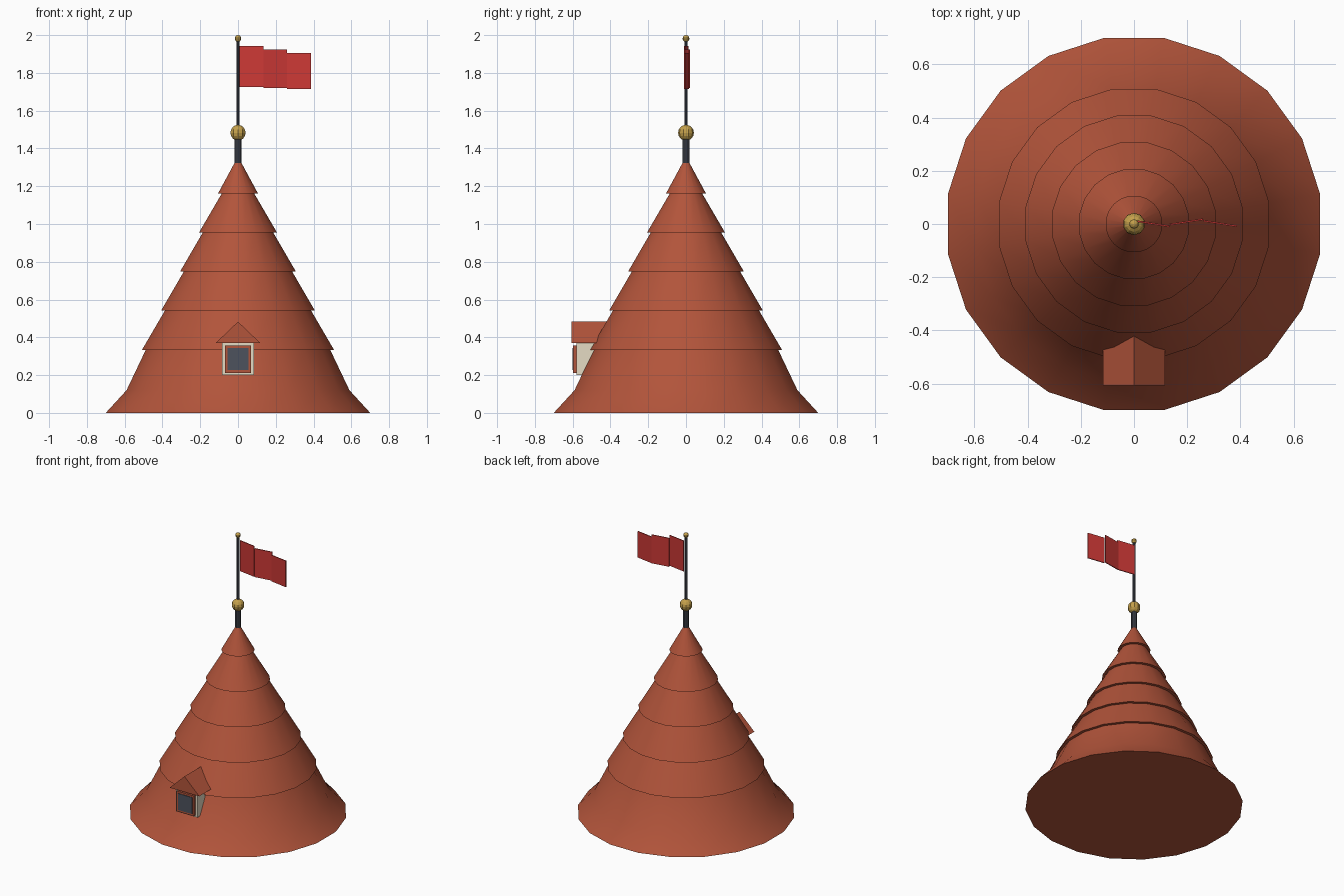
import bpy, bmesh, math
from mathutils import Matrix

if "Cube" in bpy.data.objects:
    bpy.data.objects.remove(bpy.data.objects["Cube"])


def material(name, rgb):
    m = bpy.data.materials.new(name)
    m.diffuse_color = (*rgb, 1)
    m.use_nodes = True
    m.node_tree.nodes["Principled BSDF"].inputs["Base Color"].default_value = m.diffuse_color
    return m


TILE = material("terracotta", (0.445, 0.089, 0.043))
CREAM = material("cream plaster", (0.78, 0.71, 0.55))
GLASS = material("dark glass", (0.075, 0.085, 0.11))
IRON = material("dark iron", (0.055, 0.062, 0.08))
GOLD = material("gold", (0.55, 0.35, 0.07))
RED = material("flag red", (0.60, 0.04, 0.036))


def finish(name, bm, mat, smooth=None):
    bmesh.ops.recalc_face_normals(bm, faces=bm.faces)
    me = bpy.data.meshes.new(name)
    bm.to_mesh(me)
    bm.free()
    me.materials.append(mat)
    ob = bpy.data.objects.new(name, me)
    bpy.context.collection.objects.link(ob)
    if smooth:
        bpy.ops.object.select_all(action='DESELECT')
        ob.select_set(True)
        bpy.context.view_layer.objects.active = ob
        bpy.ops.object.shade_smooth_by_angle(angle=math.radians(smooth))
    return ob


def lathe(name, profile, sides, mat, smooth=None):
    """Closed turned solid from (radius, z) points; flats face the axes."""
    bm = bmesh.new()
    k = 1 / math.cos(math.pi / sides)
    rings = []
    for r, z in profile:
        rings.append([bm.verts.new((r * k * math.cos(2 * math.pi * (i + .5) / sides),
                                    r * k * math.sin(2 * math.pi * (i + .5) / sides), z))
                      for i in range(sides)])
    for a, b in zip(rings, rings[1:]):
        for i in range(sides):
            j = (i + 1) % sides
            bm.faces.new((a[i], a[j], b[j], b[i]))
    bm.faces.new(rings[0])
    bm.faces.new(rings[-1])
    return finish(name, bm, mat, smooth)


def box(name, x, y, z, mat, turn=0):
    bm = bmesh.new()
    c = [sum(v) / 2 for v in (x, y, z)]
    s = [v[1] - v[0] for v in (x, y, z)]
    bmesh.ops.create_cube(bm, size=1, matrix=Matrix.Translation(c)
                          @ Matrix.Rotation(turn, 4, 'Z') @ Matrix.Diagonal((*s, 1)))
    return finish(name, bm, mat)


def ball(name, z, r, mat):
    bm = bmesh.new()
    bmesh.ops.create_uvsphere(bm, u_segments=10, v_segments=8, radius=r,
                              matrix=Matrix.Translation((0, 0, z)))
    return finish(name, bm, mat)


# Tiered cone roof: flared skirt, then overlapping courses with small lips
profile = [(0.70, 0), (0.59, 0.12)]
for i in range(5):
    r, z = 0.508 - 0.1005 * i, 0.334 + 0.2068 * i
    profile += [(r - 0.02, z), (r, z)]
profile.append((0.012, 1.335))
lathe("roof_cone", profile, 20, TILE, 30)

# Pole, balls
lathe("pole_socket", [(0.018, 1.29), (0.018, 1.47)], 10, IRON, 30)
lathe("flag_pole", [(0.0085, 1.45), (0.0085, 1.975)], 8, IRON, 30)
ball("pole_ball", 1.483, 0.042, GOLD)
ball("pole_tip", 1.982, 0.018, GOLD)

# Flag: three stepped panels, alternately turned
for i, (z0, z1, cy, t) in enumerate([(1.724, 1.943, 0.001, -9),
                                     (1.719, 1.924, 0.008, 9),
                                     (1.716, 1.904, 0.002, -9)]):
    x0 = 0.008 + 0.126 * i
    box(f"flag_panel_{i + 1}", (x0, x0 + 0.127), (cy - 0.003, cy + 0.003),
        (z0, z1), RED, math.radians(t))

# Dormer: wall box, gabled prism roof, framed window
box("dormer_wall", (-0.085, 0.085), (-0.58, -0.42), (0.2, 0.373), CREAM)
bm = bmesh.new()
gable = [(-0.117, 0.371), (0.117, 0.371), (0, 0.483)]
front = bm.faces.new([bm.verts.new((x, -0.607, z)) for x, z in gable])
new = bmesh.ops.extrude_face_region(bm, geom=[front])["geom"]
bmesh.ops.translate(bm, vec=(0, 0.21, 0),
                    verts=[v for v in new if isinstance(v, bmesh.types.BMVert)])
finish("dormer_roof", bm, TILE)
box("window_frame", (-0.068, 0.068), (-0.598, -0.578), (0.212, 0.357), TILE)
box("window_pane", (-0.056, 0.056), (-0.602, -0.596), (0.226, 0.344), GLASS)
